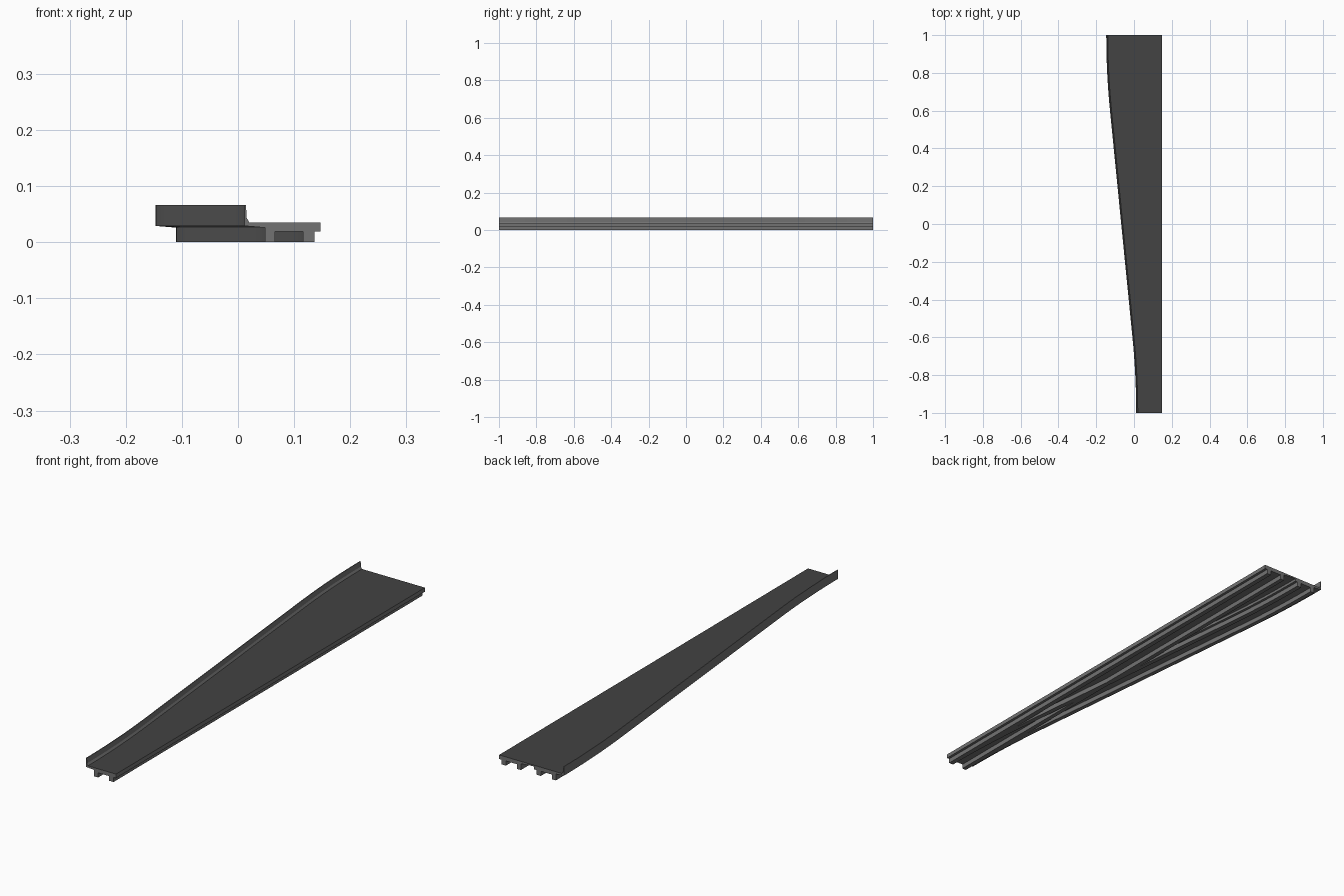
import bpy, bmesh

if "Cube" in bpy.data.objects:
    bpy.data.objects.remove(bpy.data.objects["Cube"])

SHIFT = 0.1585   # sideways travel of the diverging lane
ARC = 0.4        # length of each easing arc


def material(name, v):
    m = bpy.data.materials.new(name)
    m.diffuse_color = (v, v, v, 1)
    m.use_nodes = True
    m.node_tree.nodes["Principled BSDF"].inputs["Base Color"].default_value = m.diffuse_color
    return m


asphalt = material("dark asphalt", 0.056)
concrete = material("grey concrete", 0.17)


def curve(y):
    """Sideways offset: arc, straight diagonal, arc."""
    m = SHIFT / (2 - ARC)
    t = y + 1
    if t < ARC:
        return -m * t * t / (2 * ARC)
    if t > 2 - ARC:
        return -SHIFT + m * (2 - t) ** 2 / (2 * ARC)
    return -m * (t - ARC / 2)


def straight(y):
    return 0.0


def sweep(name, profile, mat, top_mat=None, n=44):
    """Sweep a section along y. Profile points are (x, z, path)."""
    bm = bmesh.new()
    rings = []
    for i in range(n + 1):
        y = -1 + 2 * i / n
        rings.append([bm.verts.new((x + path(y), y, z)) for x, z, path in profile])
    k = len(profile)
    for a, b in zip(rings, rings[1:]):
        for j in range(k):
            bm.faces.new((a[j], a[(j + 1) % k], b[(j + 1) % k], b[j]))
    bm.faces.new(rings[0])
    bm.faces.new(rings[-1])
    bmesh.ops.recalc_face_normals(bm, faces=bm.faces)
    if top_mat:
        for f in bm.faces:
            f.material_index = int(f.normal.z > 0.9)
    me = bpy.data.meshes.new(name)
    bm.to_mesh(me)
    bm.free()
    me.materials.append(mat)
    if top_mat:
        me.materials.append(top_mat)
    ob = bpy.data.objects.new(name, me)
    bpy.context.collection.objects.link(ob)
    return ob


def section(points, path):
    return [(x, z, path) for x, z in points]


# road surface spanning from the curved edge to the straight edge
sweep("road_deck", [(0.0145, 0.0355, curve), (0.147, 0.0355, straight),
                    (0.147, 0.030, straight), (0.0145, 0.030, curve)], concrete, asphalt)

# lane slabs: cantilevered on the left, deeper over the beams
slab = [(0.0125, 0.0345), (0.0125, 0.029), (0.048, 0.026), (0.048, 0.019),
        (0.147, 0.019), (0.147, 0.0345)]
sweep("main_slab", section(slab, straight), concrete)
sweep("branch_slab", section(slab, curve), concrete)

# pair of beams under each lane
for lane, path in (("main", straight), ("branch", curve)):
    for side, x0, x1 in (("left", 0.048, 0.066), ("right", 0.116, 0.136)):
        sweep(f"{lane}_{side}_beam",
              section([(x0, 0), (x1, 0), (x1, 0.022), (x0, 0.022)], path), concrete)

# parapet with a sloped foot along the curved edge
sweep("parapet", section([(0.0115, 0.029), (0.0115, 0.066), (0.0145, 0.066), (0.015, 0.044),
                          (0.020, 0.0358), (0.020, 0.029)], curve), concrete)
